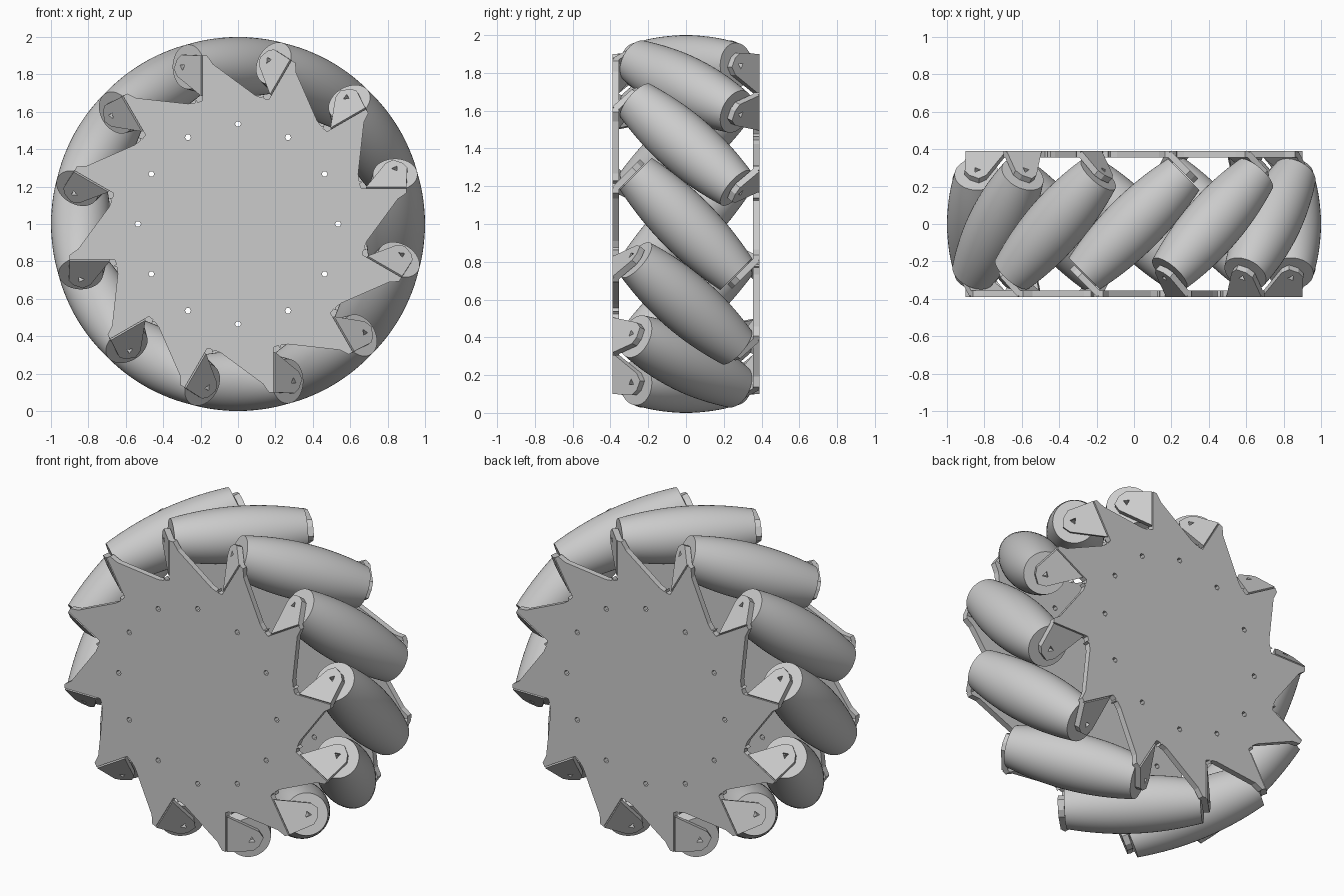
import bpy, bmesh, math
from mathutils import Matrix, Vector

cube = bpy.data.objects.get("Cube")
if cube:
    bpy.data.objects.remove(cube, do_unlink=True)

COUNT = 12          # rollers and teeth per plate
STEP = 2 * math.pi / COUNT
AXIS_R = 0.84       # distance from wheel axis to roller centre
HALF_LEN = 0.375    # half the roller length
THICK = 0.0175      # half the sheet thickness
PLATE_Y = -0.3725
FOLD_X = -0.19
D = math.sqrt(0.5)

grey = bpy.data.materials.new("plain_grey")
grey.use_nodes = True
colour = (0.6, 0.6, 0.6, 1)
grey.diffuse_color = colour
grey.node_tree.nodes["Principled BSDF"].inputs["Base Color"].default_value = colour


def place(name, mesh, matrix):
    ob = bpy.data.objects.new(name, mesh)
    bpy.context.collection.objects.link(ob)
    ob.matrix_world = Matrix.Translation((0, 0, 1)) @ matrix
    return ob


def ngon(cx, cy, radius, sides, turn=0.0):
    return [(cx + radius * math.cos(turn + 2 * math.pi * i / sides),
             cy + radius * math.sin(turn + 2 * math.pi * i / sides)) for i in range(sides)]


def sheet(name, loops):
    """Flat sheet from an outline followed by hole outlines."""
    curve = bpy.data.curves.new(name, 'CURVE')
    curve.dimensions = '2D'
    curve.fill_mode = 'BOTH'
    curve.extrude = THICK
    for pts in loops:
        spline = curve.splines.new('POLY')
        spline.points.add(len(pts) - 1)
        for p, (x, y) in zip(spline.points, pts):
            p.co = (x, y, 0, 1)
        spline.use_cyclic_u = True
    temp = bpy.data.objects.new(name, curve)
    bpy.context.collection.objects.link(temp)
    bpy.context.view_layer.update()
    deps = bpy.context.evaluated_depsgraph_get()
    mesh = bpy.data.meshes.new_from_object(temp.evaluated_get(deps))
    bpy.data.objects.remove(temp, do_unlink=True)
    bpy.data.curves.remove(curve)
    bm = bmesh.new()
    bm.from_mesh(mesh)
    bmesh.ops.remove_doubles(bm, verts=bm.verts, dist=1e-5)
    bmesh.ops.recalc_face_normals(bm, faces=bm.faces)
    bm.to_mesh(mesh)
    bm.free()
    mesh.name = name
    mesh.materials.clear()
    mesh.materials.append(grey)
    for poly in mesh.polygons:
        poly.use_smooth = False
        poly.material_index = 0
    return mesh


# Side plate: one tooth with a relief slot, repeated round the wheel
tooth = [(-0.225, 0.665), (-0.215, 0.65), (-0.19, 0.66), (FOLD_X, 0.69), (FOLD_X, 0.9),
         (-0.165, 0.9), (-0.134, 0.855), (0.09, 0.69), (0.125, 0.675)]
outline = []
for k in range(COUNT):
    c, s = math.cos(k * STEP), math.sin(k * STEP)
    outline += [(x * c + y * s, -x * s + y * c) for x, y in tooth]
bolt_holes = [ngon(0.535 * math.cos(k * STEP), 0.535 * math.sin(k * STEP), 0.016, 6)
              for k in range(COUNT)]
plate_mesh = sheet("side_plate", [outline] + bolt_holes)

# Bent tab that carries a roller end, with a small axle hole
tab_outline = [(-0.006, 0.685), (-0.006, 0.9), (0.14, 0.905), (0.175, 0.88), (0.2, 0.83),
               (0.175, 0.79)]
tab_mesh = sheet("roller_tab", [tab_outline, ngon(0.134, AXIS_R, 0.02, 3, 0.5)])

# Barrel roller: closed profile with a thin bore, spun round its axis
profile = [(0.014, -HALF_LEN)]
for i in range(17):
    t = HALF_LEN * (i / 8 - 1)
    profile.append((1 - math.sqrt(AXIS_R ** 2 + t * t / 2), t))
profile.append((0.014, HALF_LEN))
bm = bmesh.new()
verts = [bm.verts.new((r, 0, z)) for r, z in profile]
edges = [bm.edges.new((verts[i], verts[(i + 1) % len(verts)])) for i in range(len(verts))]
bmesh.ops.spin(bm, geom=verts + edges, cent=(0, 0, 0), axis=(0, 0, 1),
               angle=2 * math.pi, steps=48, use_merge=True)
bmesh.ops.remove_doubles(bm, verts=bm.verts, dist=1e-5)
bmesh.ops.recalc_face_normals(bm, faces=bm.faces)
roller_mesh = bpy.data.meshes.new("roller")
bm.to_mesh(roller_mesh)
bm.free()
roller_mesh.materials.append(grey)

# Placement frames at the top of the wheel
to_front = Matrix.Translation((0, PLATE_Y, 0)) @ Matrix.Rotation(math.pi / 2, 4, 'X')
tab_frame = Matrix(((-D, 0, D, FOLD_X), (D, 0, D, PLATE_Y), (0, 1, 0, 0), (0, 0, 0, 1)))
axis = Vector((-1, -1, 0))
roller_frame = (Matrix.Translation((0, 0, AXIS_R))
                @ axis.to_track_quat('Z', 'Y').to_matrix().to_4x4())

# Front side and its half-turn copy at the back
for side, turn in (("front", 0), ("back", math.pi)):
    flip = Matrix.Rotation(turn, 4, 'Z')
    place(side + "_plate", plate_mesh, flip @ to_front)
    for k in range(COUNT):
        place(f"{side}_tab_{k + 1}", tab_mesh,
              flip @ Matrix.Rotation(k * STEP, 4, 'Y') @ tab_frame)

# Ring of slanted rollers
rollers = [place(f"roller_{k + 1}", roller_mesh, Matrix.Rotation(k * STEP, 4, 'Y') @ roller_frame)
           for k in range(COUNT)]
bpy.ops.object.select_all(action='DESELECT')
rollers[0].select_set(True)
bpy.context.view_layer.objects.active = rollers[0]
bpy.ops.object.shade_smooth_by_angle(angle=math.radians(35))
